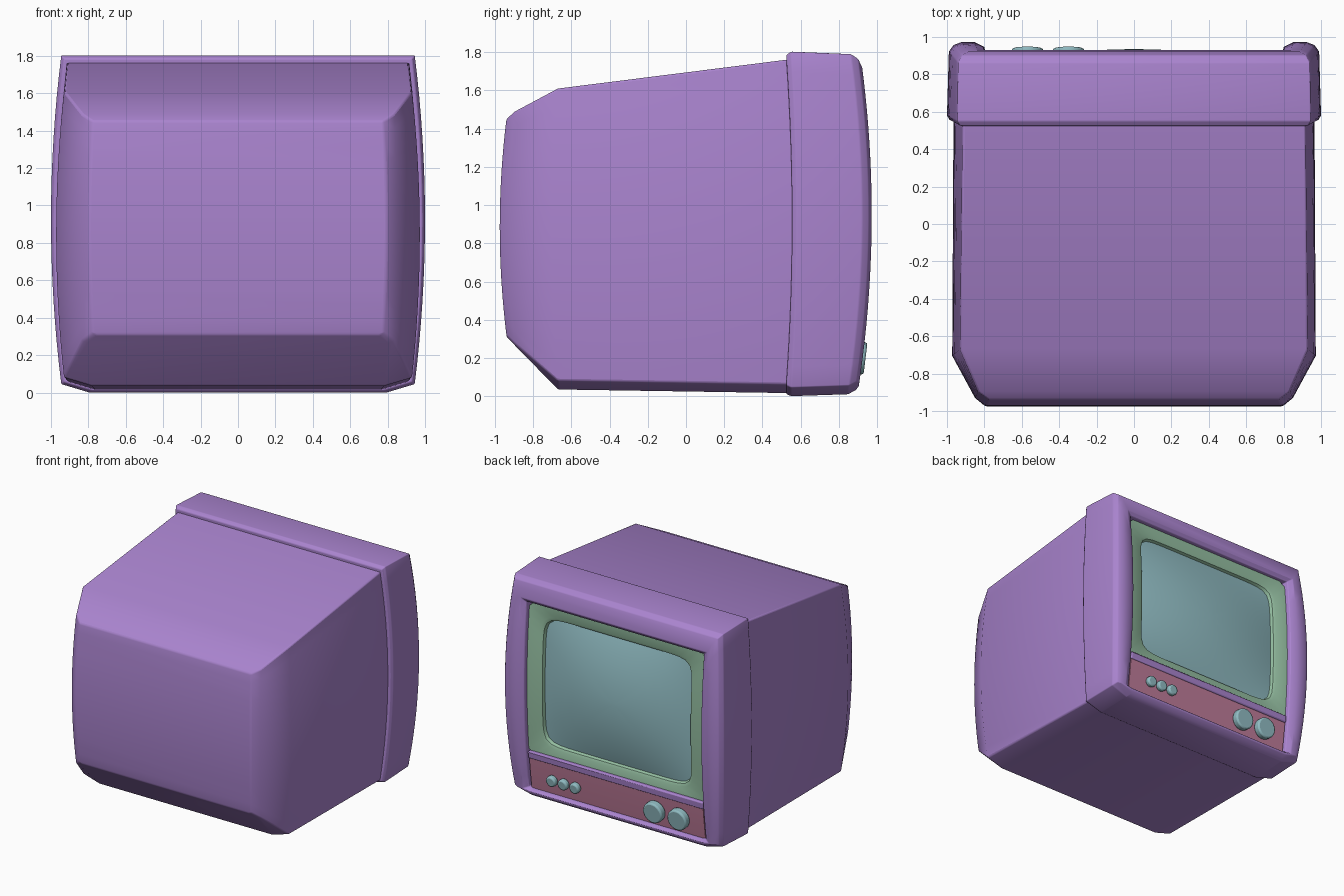
import bpy, bmesh, math

if "Cube" in bpy.data.objects:
    bpy.data.objects.remove(bpy.data.objects["Cube"])

def material(name, col):
    m = bpy.data.materials.new(name)
    m.diffuse_color = (*col, 1)
    m.use_nodes = True
    m.node_tree.nodes["Principled BSDF"].inputs["Base Color"].default_value = m.diffuse_color
    return m

PURPLE = material("casing", (0.40, 0.23, 0.62))
GREEN = material("surround", (0.30, 0.52, 0.36))
PINK = material("panel", (0.52, 0.20, 0.32))
TEAL = material("glass", (0.28, 0.50, 0.54))

def front_y(z):
    """Bowed profile of the screen side of the set."""
    return 0.972 - 0.065 * ((z - 0.95) / 0.88) ** 2

def finish(name, verts, faces, mat, bevel=0, angle=35):
    me = bpy.data.meshes.new(name)
    me.from_pydata(verts, [], faces)
    bm = bmesh.new()
    bm.from_mesh(me)
    bmesh.ops.recalc_face_normals(bm, faces=bm.faces)
    bm.to_mesh(me)
    bm.free()
    me.materials.append(mat)
    ob = bpy.data.objects.new(name, me)
    bpy.context.collection.objects.link(ob)
    if bevel:
        b = ob.modifiers.new("soft_edges", 'BEVEL')
        b.width, b.segments, b.limit_method = bevel, 3, 'ANGLE'
        b.angle_limit = math.radians(30)
    bpy.ops.object.select_all(action='DESELECT')
    ob.select_set(True)
    bpy.context.view_layer.objects.active = ob
    bpy.ops.object.shade_smooth_by_angle(angle=math.radians(angle))
    return ob

ROWS = 18

def section(y, z0, z1, wmid, wend, chamfer=(0.15, 0.045)):
    """Barrel-sided cross-section; y may be a function of (t, z)."""
    half = []
    for i in range(ROWS):
        if i == 0:
            t, z, w = -1, z0, wend - chamfer[0]
        else:
            t = -1 + 2 * (i - 1) / (ROWS - 2)
            a = z0 + chamfer[1]
            z = a + (z1 - a) * (t + 1) / 2
            w = wmid - (wmid - wend) * t * t
        half.append((w, y(t, z), z))
    return half + [(-x, yy, z) for x, yy, z in reversed(half)]

def loft(rings, cap_start=False, cap_end=False):
    n = len(rings[0])
    verts = [v for r in rings for v in r]
    faces = [(k*n + i, k*n + (i+1) % n, (k+1)*n + (i+1) % n, (k+1)*n + i)
             for k in range(len(rings) - 1) for i in range(n)]
    for on, k in ((cap_start, 0), (cap_end, len(rings) - 1)):
        if on:
            faces += [(k*n + i, k*n + i + 1, k*n + n - 2 - i, k*n + n - 1 - i)
                      for i in range(n // 2 - 1)]
    return verts, faces

def bowed(y, b):
    return lambda t, z: y + b * (1 - t * t)

def face(offset):
    return lambda t, z: front_y(z) - offset

# tapered rear housing
body = [section(bowed(0.60, 0), 0.015, 1.77, 0.965, 0.915),
        section(bowed(-0.67, -0.035), 0.035, 1.61, 0.972, 0.93),
        section(bowed(-0.895, -0.035), 0.265, 1.49, 0.85, 0.835, (0.03, 0.01)),
        section(bowed(-0.94, -0.035), 0.31, 1.45, 0.795, 0.775, (0.03, 0.01))]
finish("rear_housing", *loft(body, True, True), PURPLE, 0.012)

# thick bezel around the screen, with recessed opening
small = (0.03, 0.01)
bezel = [section(bowed(0.525, 0.03), 0.03, 1.76, 0.965, 0.915),
         section(bowed(0.525, 0.03), 0.012, 1.785, 0.985, 0.93),
         section(bowed(0.55, 0.03), 0.0, 1.803, 1.0, 0.945),
         section(face(0.05), 0.01, 1.79, 0.99, 0.94),
         section(face(0.015), 0.03, 1.765, 0.965, 0.92),
         section(face(0.0), 0.05, 1.72, 0.925, 0.885, (0.10, 0.02)),
         section(face(0.0), 0.065, 1.64, 0.85, 0.84, (0.06, 0.01)),
         section(face(0.025), 0.08, 1.61, 0.80, 0.80, small),
         section(face(0.11), 0.085, 1.605, 0.785, 0.785, small)]
finish("bezel", *loft(bezel), PURPLE, 0.006, 40)

# curved slab following the front profile
def slab(name, hw, z0, z1, off, depth, mat, bevel):
    n = 6
    rings = []
    for k in range(n + 1):
        z = z0 + (z1 - z0) * k / n
        y = front_y(z) - off
        rings.append([(-hw, y, z), (hw, y, z), (hw, y - depth, z), (-hw, y - depth, z)])
    v, f = loft(rings)
    f += [(0, 1, 2, 3), (4*n, 4*n + 1, 4*n + 2, 4*n + 3)]
    return finish(name, v, f, mat, bevel)

slab("divider_bar", 0.79, 0.335, 0.395, 0.03, 0.10, PURPLE, 0.01)
slab("control_panel", 0.785, 0.08, 0.345, 0.04, 0.06, PINK, 0)

# rounded screen outlines, all on the same angular steps
N, ZC = 96, 0.99

def outline(hx, hz, power, y):
    pts = []
    for i in range(N):
        a = 2 * math.pi * (i + 0.5) / N
        c, s = math.cos(a), math.sin(a)
        if power:
            r = (abs(c) ** power + abs(s) ** power) ** (-1 / power)
        else:
            r = 1 / max(abs(c), abs(s))
        x, z = hx * c * r, ZC + hz * s * r
        pts.append((x, y(x, z), z))
    return pts

def off(d):
    return lambda x, z: front_y(z) - d

# screen surround
finish("screen_surround", *loft([
    outline(0.80, 0.625, 0, off(0.10)),
    outline(0.795, 0.62, 0, off(0.055)),
    outline(0.69, 0.54, 11, off(0.065)),
    outline(0.67, 0.52, 11, off(0.075)),
    outline(0.655, 0.505, 11, off(0.115))]), GREEN, 0, 40)

# bulging picture tube glass
def glass(x, z):
    u, w = x / 0.67, (z - ZC) / 0.52
    return front_y(z) - 0.10 + 0.063 * max(0, (1 - u * u)) * max(0, (1 - w * w))

rings = [outline(0.67 * s, 0.52 * s, 11, glass)
         for s in (1, 0.94, 0.86, 0.75, 0.6, 0.45, 0.3, 0.15, 0.03)]
v, f = loft(rings)
f.append(tuple(range(len(v) - N, len(v))))
finish("screen_glass", v, f, TEAL, 0, 60)

# round controls
def knob(name, x, r, depth):
    z = 0.20
    bpy.ops.mesh.primitive_cylinder_add(
        vertices=32, radius=r, depth=depth,
        location=(x, front_y(z) - 0.045 + depth / 2, z),
        rotation=(math.radians(-97), 0, 0))
    ob = bpy.context.object
    ob.name = name
    ob.data.materials.append(TEAL)
    b = ob.modifiers.new("soft_edges", 'BEVEL')
    b.width, b.segments, b.limit_method = 0.012, 2, 'ANGLE'
    bpy.ops.object.shade_smooth_by_angle(angle=math.radians(40))

for i, x in enumerate((-0.35, -0.57)):
    knob(f"dial_{i + 1}", x, 0.085, 0.06)
for i, x in enumerate((0.37, 0.475, 0.58)):
    knob(f"button_{i + 1}", x, 0.043, 0.045)
